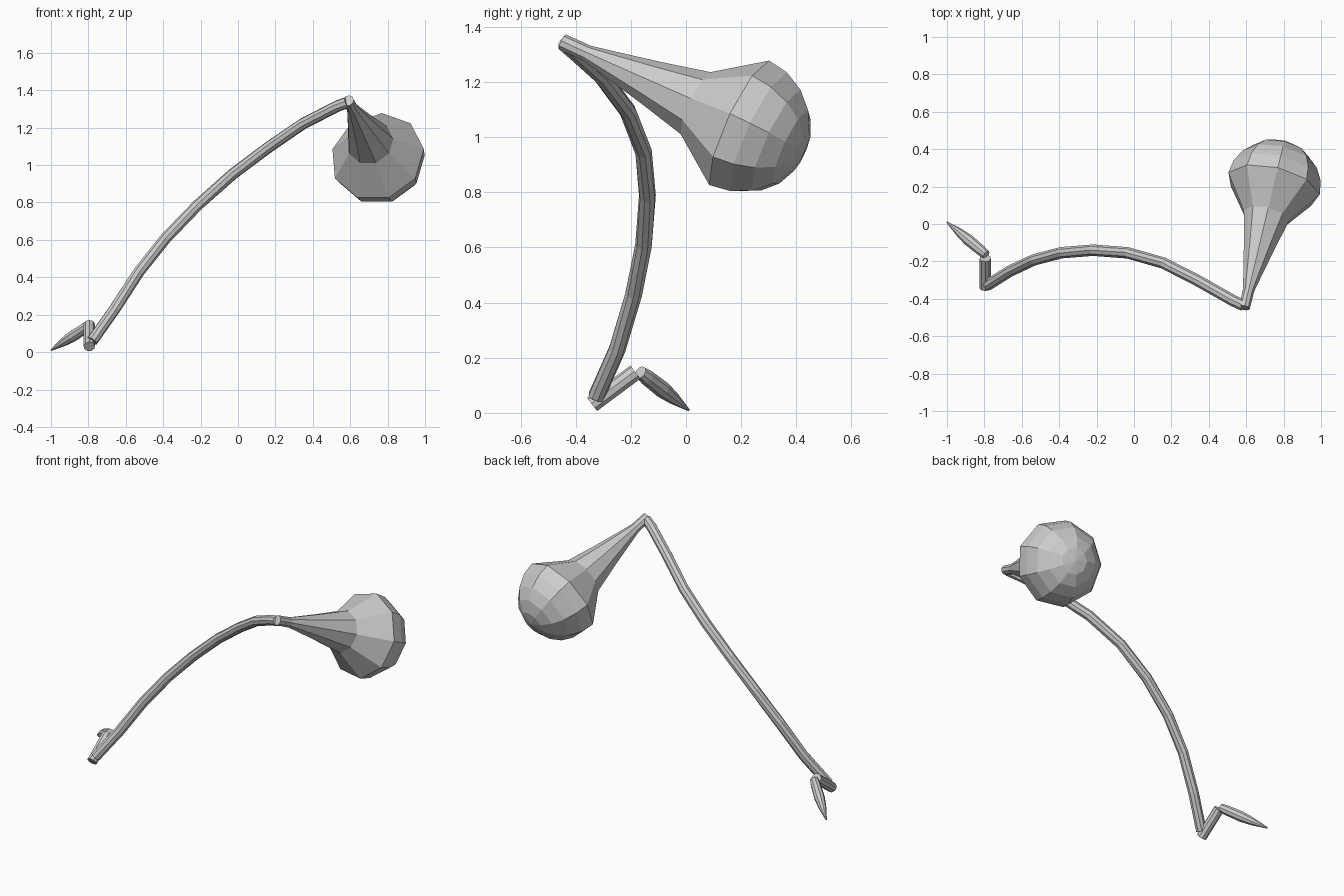
import bpy, bmesh, math
from mathutils import Vector

if "Cube" in bpy.data.objects:
    bpy.data.objects.remove(bpy.data.objects["Cube"])

SIDES = 9

def tube(name, points, radii):
    """Loft flat-faced rings along a path; a zero radius closes to a point."""
    pts = [Vector(p) for p in points]
    bm = bmesh.new()
    rings = []
    for i, (p, r) in enumerate(zip(pts, radii)):
        t = (pts[min(i + 1, len(pts) - 1)] - pts[max(i - 1, 0)]).normalized()
        up = (Vector((0, 0, 1)) - t * t.z).normalized()
        side = t.cross(up)
        if r == 0:
            rings.append([bm.verts.new(p)])
            continue
        rings.append([bm.verts.new(p + r * (up * math.cos(a) + side * math.sin(a)))
                      for a in (2 * math.pi * k / SIDES for k in range(SIDES))])
    for a, b in zip(rings, rings[1:]):
        for k in range(SIDES):
            n = (k + 1) % SIDES
            if len(b) == 1:
                bm.faces.new((a[k], a[n], b[0]))
            else:
                bm.faces.new((a[k], a[n], b[n], b[k]))
    for ring in (rings[0], rings[-1]):
        if len(ring) > 1:
            bm.faces.new(ring)
    bmesh.ops.recalc_face_normals(bm, faces=bm.faces[:])
    mesh = bpy.data.meshes.new(name)
    bm.to_mesh(mesh)
    bm.free()
    ob = bpy.data.objects.new(name, mesh)
    bpy.context.collection.objects.link(ob)
    return ob

# Long curved stem
stem = [(-0.78, -0.325, 0.06), (-0.66, -0.25, 0.23), (-0.53, -0.19, 0.43),
        (-0.385, -0.153, 0.61), (-0.215, -0.14, 0.785), (-0.03, -0.155, 0.95),
        (0.16, -0.21, 1.093), (0.345, -0.305, 1.22), (0.53, -0.41, 1.315),
        (0.585, -0.435, 1.335)]
tube("curved_stem", stem, [0.031] * len(stem))

# Short crank link at the lower end
tube("lower_link", [(-0.795, -0.34, 0.03), (-0.795, -0.183, 0.147)], [0.031, 0.031])

# Pointed tip
a, b = Vector((-0.79, -0.165, 0.147)), Vector((-1.0, 0.01, 0.01))
tube("pointed_tip", [a.lerp(b, t) for t in (0, 0.12, 0.45, 0.68, 1)],
     [0.024, 0.029, 0.031, 0.023, 0.004])

# Bulb: flared neck ending in a hemisphere
start, centre = Vector((0.59, -0.448, 1.345)), Vector((0.745, 0.2, 1.045))
axis = (centre - start).normalized()
R = 0.255
neck = [(0, 0.03), (0.14, 0.031), (0.25, 0.047), (0.5, 0.085), (0.75, 0.127)]
path = [start.lerp(centre, t) for t, r in neck]
radii = [r for t, r in neck]
STEPS = 5
for i in range(STEPS + 1):
    ang = math.pi / 2 * i / STEPS
    path.append(centre + axis * R * math.sin(ang))
    radii.append(R * math.cos(ang) if i < STEPS else 0)
tube("bulb", path, radii)
